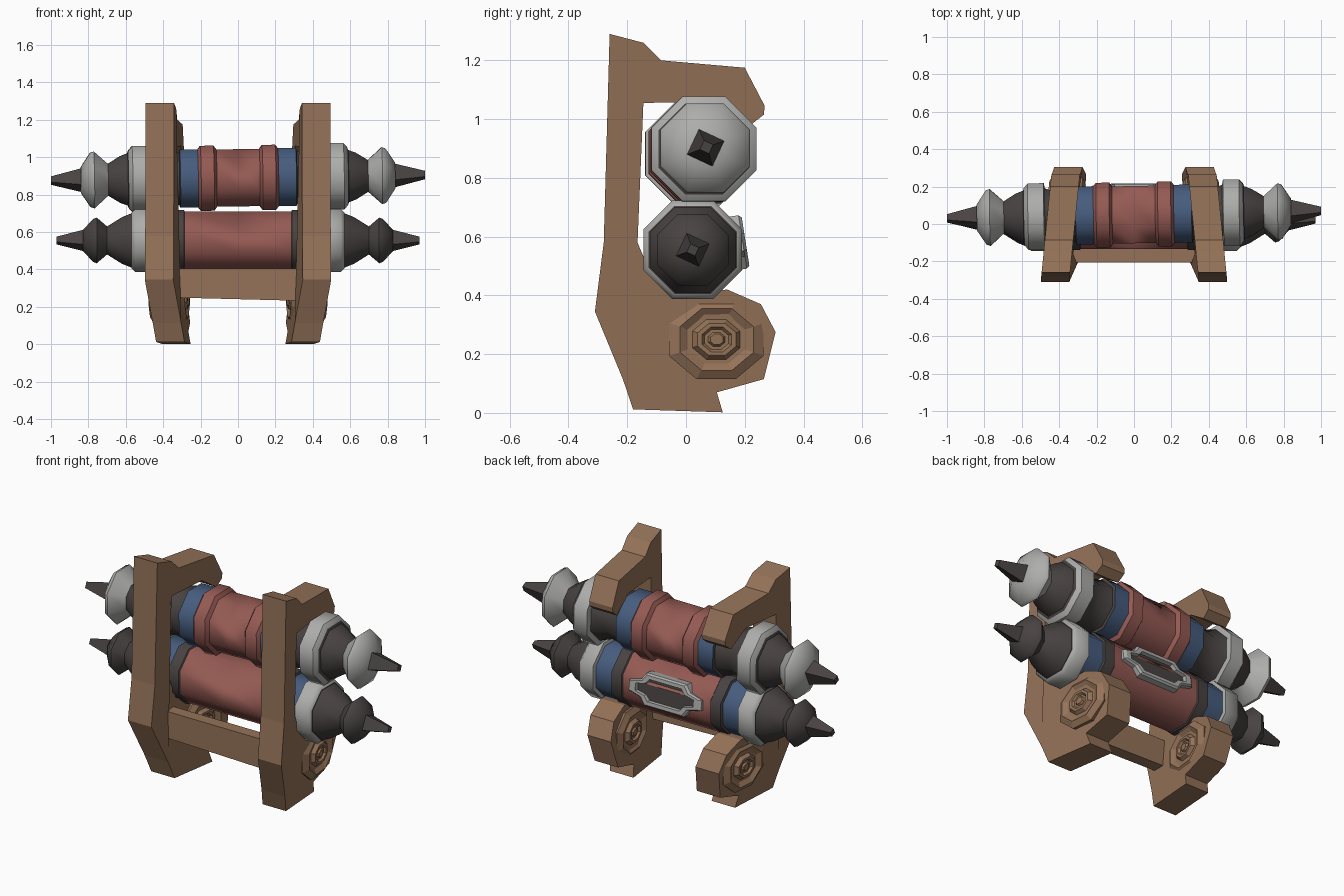
import bpy, bmesh, math

if "Cube" in bpy.data.objects:
    bpy.data.objects.remove(bpy.data.objects["Cube"])

SIDES = 8
FLAT = math.cos(math.pi / SIDES)      # radii below are measured to the flats


def material(name, rgb):
    m = bpy.data.materials.new(name)
    m.diffuse_color = (*rgb, 1)
    m.use_nodes = True
    m.node_tree.nodes["Principled BSDF"].inputs["Base Color"].default_value = m.diffuse_color
    return m


WOOD = material("brown wood", (0.30, 0.17, 0.098))
RED = material("dull red", (0.30, 0.102, 0.087))
BLUE = material("slate blue", (0.062, 0.108, 0.21))
DARK = material("dark iron", (0.066, 0.055, 0.055))
GREY = material("grey metal", (0.42, 0.42, 0.41))


def finish(bm, name, mats, smooth=None):
    bmesh.ops.recalc_face_normals(bm, faces=bm.faces)
    me = bpy.data.meshes.new(name)
    bm.to_mesh(me)
    bm.free()
    ob = bpy.data.objects.new(name, me)
    bpy.context.collection.objects.link(ob)
    for m in mats:
        me.materials.append(m)
    if smooth:
        bpy.ops.object.select_all(action='DESELECT')
        ob.select_set(True)
        bpy.context.view_layer.objects.active = ob
        bpy.ops.object.shade_smooth_by_angle(angle=math.radians(smooth))
    return ob


def lathe(name, half, smooth=None, n=SIDES):
    """Turn a half profile of (x, radius, material) about x, mirrored at x = 0.
    Each material colours the stretch that ends at its point."""
    mats = list(dict.fromkeys(p[2] for p in half))
    pts = [(-x, r, None) for x, r, _ in reversed(half)] + list(half)
    cols = [p[2] for p in reversed(half)] + [p[2] for p in half]
    bm = bmesh.new()
    rings = []
    for x, r, _ in pts:
        r /= FLAT
        rings.append([bm.verts.new((x, r * math.cos((i + .5) * math.tau / n),
                                    r * math.sin((i + .5) * math.tau / n)))
                      for i in range(n)])
    h = len(half)
    for k in range(len(rings) - 1):
        mat = cols[k] if k < h else cols[k + 1]
        for i in range(n):
            j = (i + 1) % n
            f = bm.faces.new((rings[k][i], rings[k][j], rings[k + 1][j], rings[k + 1][i]))
            f.material_index = mats.index(mat)
    for ring, c in ((rings[0], cols[0]), (rings[-1], cols[-1])):
        bm.faces.new(ring).material_index = mats.index(c)
    return finish(bm, name, mats, smooth)


def spike(name, x0, x1, r0, r1, s):
    """Four-sided pointed end along x."""
    bm = bmesh.new()
    rings = []
    for x, r in ((x0, r0), (x1, r1)):
        rings.append([bm.verts.new((s * x, r * math.cos(a), r * math.sin(a)))
                      for a in [math.radians(20 + 90 * i) for i in range(4)]])
    for i in range(4):
        j = (i + 1) % 4
        bm.faces.new((rings[0][i], rings[0][j], rings[1][j], rings[1][i]))
    for ring in rings:
        bm.faces.new(ring)
    return finish(bm, name, [DARK])


def place(ob, loc, rot):
    ob.location, ob.rotation_euler = loc, rot


# Upper barrel: banded red middle, blue collars, grey rings and flares
upper = [(0.0, .153, RED), (.115, .153, RED), (.13, .174, RED), (.20, .174, RED),
         (.215, .155, RED), (.31, .155, BLUE), (.315, .14, DARK), (.40, .125, DARK),
         (.475, .15, DARK), (.48, .178, GREY), (.565, .178, GREY), (.585, .155, GREY),
         (.59, .14, DARK), (.63, .125, DARK), (.695, .085, DARK), (.77, .152, GREY),
         (.79, .145, GREY), (.84, .07, GREY)]
up_loc, up_rot = (0, .05, .89), (0, -.015, .02)
place(lathe("upper_barrel", upper, 46), up_loc, up_rot)

# Lower barrel: plain red middle, dark and blue collars, grey rings
lower = [(0.0, .156, RED), (.285, .156, RED), (.29, .162, DARK), (.355, .162, DARK),
         (.36, .15, DARK), (.465, .15, BLUE), (.47, .168, GREY), (.55, .168, GREY),
         (.568, .15, GREY), (.57, .145, DARK), (.62, .125, DARK), (.70, .075, DARK),
         (.755, .122, DARK), (.775, .115, DARK), (.83, .055, DARK)]
low_loc = (0, .023, .555)
place(lathe("lower_barrel", lower, 46), low_loc, (0, 0, 0))

for side, s in (("left", -1), ("right", 1)):
    place(spike("upper_spike_" + side, .81, 1.0, .075, .024, s), up_loc, up_rot)
    place(spike("lower_spike_" + side, .80, .97, .068, .022, s), low_loc, (0, 0, 0))

# Hatch on the back of the lower barrel: raised grey rim and dark panel
outline = [(.235, .03), (.16, .05), (.13, .092), (-.13, .092), (-.16, .05), (-.235, .03),
           (-.235, -.03), (-.16, -.05), (-.13, -.092), (.13, -.092), (.16, -.05), (.235, -.03)]


def loop(bm, scale_x, scale_z, y):
    return [bm.verts.new((x * scale_x, y, z * scale_z)) for x, z in outline]


bm = bmesh.new()
loops = [loop(bm, 1, 1, .11), loop(bm, 1, 1, .172), loop(bm, .93, .9, .182),
         loop(bm, .80, .68, .182), loop(bm, .78, .64, .162)]
for a, b in zip(loops, loops[1:]):
    for i in range(len(a)):
        j = (i + 1) % len(a)
        bm.faces.new((a[i], a[j], b[j], b[i]))
bm.faces.new(loops[-1]).material_index = 1
place(finish(bm, "hatch", [GREY, DARK]), low_loc, (math.radians(9), 0, 0))

# Side frames: post with a hooked top and a rounded foot, leaning inward at the back
frame = [(-.26, 1.29), (-.145, 1.26), (-.085, 1.2), (.2, 1.175), (.268, 1.045),
         (.265, 1.015), (.22, .98), (.10, 1.06), (-.145, 1.055), (-.165, .58),
         (-.11, .45), (-.03, .40), (.14, .42), (.255, .37), (.305, .275), (.265, .115),
         (.105, .07), (.125, .002), (-.18, .012), (-.215, .115), (-.31, .345), (-.28, .58)]


def frame_x(y, z):
    return .42 - .1 * (y + .28) - .05 * max(0, (.35 - z) / .35)


scroll = [(0, .125, WOOD), (.078, .135, WOOD), (.098, .105, WOOD), (.082, .082, WOOD),
          (.082, .068, WOOD), (.102, .055, WOOD), (.102, .042, WOOD),
          (.09, .034, WOOD), (.09, .024, WOOD), (.1, .018, WOOD)]
for side, s in (("left", -1), ("right", 1)):
    bm = bmesh.new()
    faces = [[bm.verts.new((s * (frame_x(y, z) + t), y, z)) for y, z in frame]
             for t in (-.076, .076)]
    for i in range(len(frame)):
        j = (i + 1) % len(frame)
        bm.faces.new((faces[0][i], faces[0][j], faces[1][j], faces[1][i]))
    for f in faces:
        bm.faces.new(f)
    finish(bm, side + "_frame", [WOOD])
    # carved scroll on both faces of the foot
    ob = lathe(side + "_scroll", scroll)
    place(ob, (s * frame_x(.1, .25), .095, .25), (0, 0, s * .1))
    ob.scale = (1, 1.2, 1)

# Crossbar between the frames
bm = bmesh.new()
bmesh.ops.create_cube(bm, size=1)
for v in bm.verts:
    left = v.co.x < 0
    v.co = (v.co.x * .70, -.17 + v.co.y * .07,
            .405 if v.co.z > 0 else (.25 if left else .232))
finish(bm, "crossbar", [WOOD])
